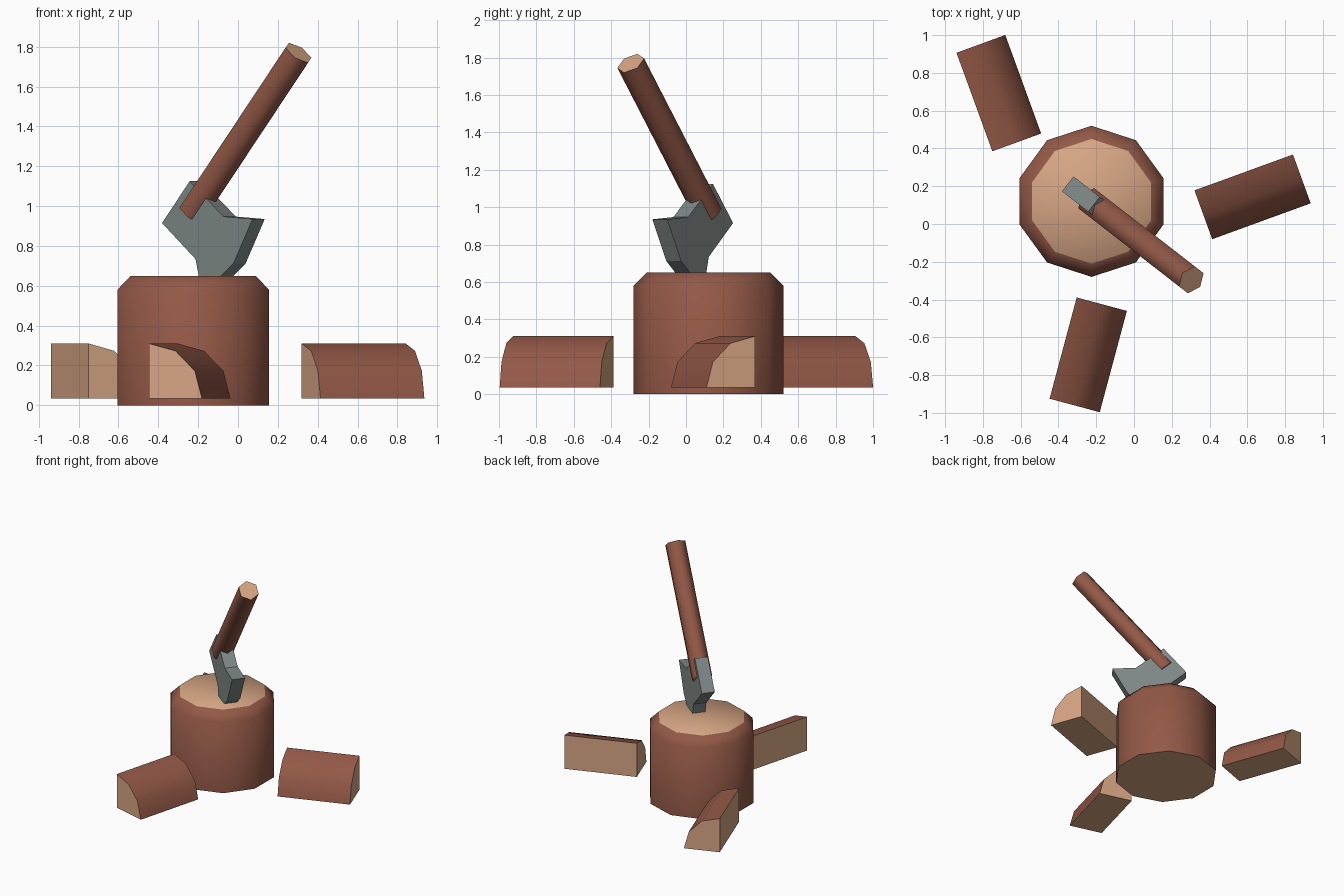
import bpy, math
from mathutils import Matrix, Vector

if "Cube" in bpy.data.objects:
    bpy.data.objects.remove(bpy.data.objects["Cube"])


def material(name, rgb):
    m = bpy.data.materials.new(name)
    m.diffuse_color = (*rgb, 1)
    m.use_nodes = True
    m.node_tree.nodes["Principled BSDF"].inputs["Base Color"].default_value = m.diffuse_color
    return m


BARK = material("bark_brown", (0.29, 0.098, 0.062))
WOOD = material("cut_wood", (0.68, 0.38, 0.23))
STEEL = material("grey_steel", (0.21, 0.25, 0.24))


def loft(name, rings, matrix, mats, is_cut=lambda i: False, smooth=True):
    """Join equal rings of points, cap both ends; caps and cut sides use the last material."""
    n = len(rings[0])
    verts = [matrix @ Vector(p) for ring in rings for p in ring]
    faces, index = [], []
    for r in range(len(rings) - 1):
        for i in range(n):
            j = (i + 1) % n
            faces.append((r * n + i, r * n + j, (r + 1) * n + j, (r + 1) * n + i))
            index.append(len(mats) - 1 if is_cut(i) else 0)
    last = (len(rings) - 1) * n
    faces += [tuple(reversed(range(n))), tuple(range(last, last + n))]
    index += [len(mats) - 1] * 2
    mesh = bpy.data.meshes.new(name)
    mesh.from_pydata(verts, [], faces)
    for m in mats:
        mesh.materials.append(m)
    for poly, k in zip(mesh.polygons, index):
        poly.material_index = k
        poly.use_smooth = smooth
    if smooth:
        mesh.set_sharp_from_angle(angle=math.radians(75))
    obj = bpy.data.objects.new(name, mesh)
    bpy.context.collection.objects.link(obj)
    return obj


def circle(n, radius, z, start=0.0, cy=0.0):
    return [(radius * math.cos(start + math.tau * i / n),
             cy + radius * math.sin(start + math.tau * i / n), z) for i in range(n)]


# Chopping block: ten-sided with a bevelled top rim
loft("chopping_block",
     [circle(10, r, z, math.pi / 2) for r, z in ((0.4, 0), (0.4, 0.58), (0.33, 0.65))],
     Matrix.Translation((-0.225, 0.12, 0)), [BARK, WOOD])

# Split logs: quarter rounds lying on the flat; side 0 and side 4 are cut wood
R, LENGTH = 0.275, 0.555
quarter = [(0, 0)] + [(-R * math.cos(math.radians(a)), R * math.sin(math.radians(a)))
                      for a in (0, 30, 60, 90)]
for name, x, y, angle in (("split_log_right", 0.32, 0.178, 20),
                          ("split_log_front", -0.447, -0.925, 75),
                          ("split_log_back", -0.75, 0.385, 110)):
    # local x runs along the log; reversed so the face winding points outward
    rings = [[(d, p, q) for p, q in quarter] for d in (LENGTH, 0)]
    place = Matrix.Translation((x, y, 0.035)) @ Matrix.Rotation(math.radians(angle), 4, 'Z')
    loft(name, rings, place, [BARK, WOOD], lambda i: i in (0, 4))

# Axe frame: x along the handle, y towards the cutting edge, z across the head
u = Vector((0.79, -0.613, 0)).normalized()
up = Vector((0, 0, 1))
c, s = math.cos(math.radians(50)), math.sin(math.radians(50))
along, edge = u * c + up * s, u * s - up * c
axe = Matrix((along, edge, along.cross(edge))).transposed().to_4x4()
axe.translation = Vector((0, -0.06, 1.02)) - u * 0.356

# Axe head: symmetric profile, flared to a pointed edge sunk in the block
half = [(0.137, 0), (0.139, 0.279), (0.248, 0.428)]
profile = half + [(0, 0.478)] + [(-a, b) for a, b in reversed(half)]
loft("axe_head", [[(a, b, z) for a, b in profile] for z in (-0.05, 0.05)],
     axe, [STEEL], smooth=False)

# Axe handle: hexagonal bar with its corners towards the edge
hexagon = circle(6, 0.078, 0, math.pi / 2)
loft("axe_handle", [[(d, 0.085 + q, p) for p, q, _ in reversed(hexagon)] for d in (0.0, 1.05)],
     axe, [BARK, WOOD])
